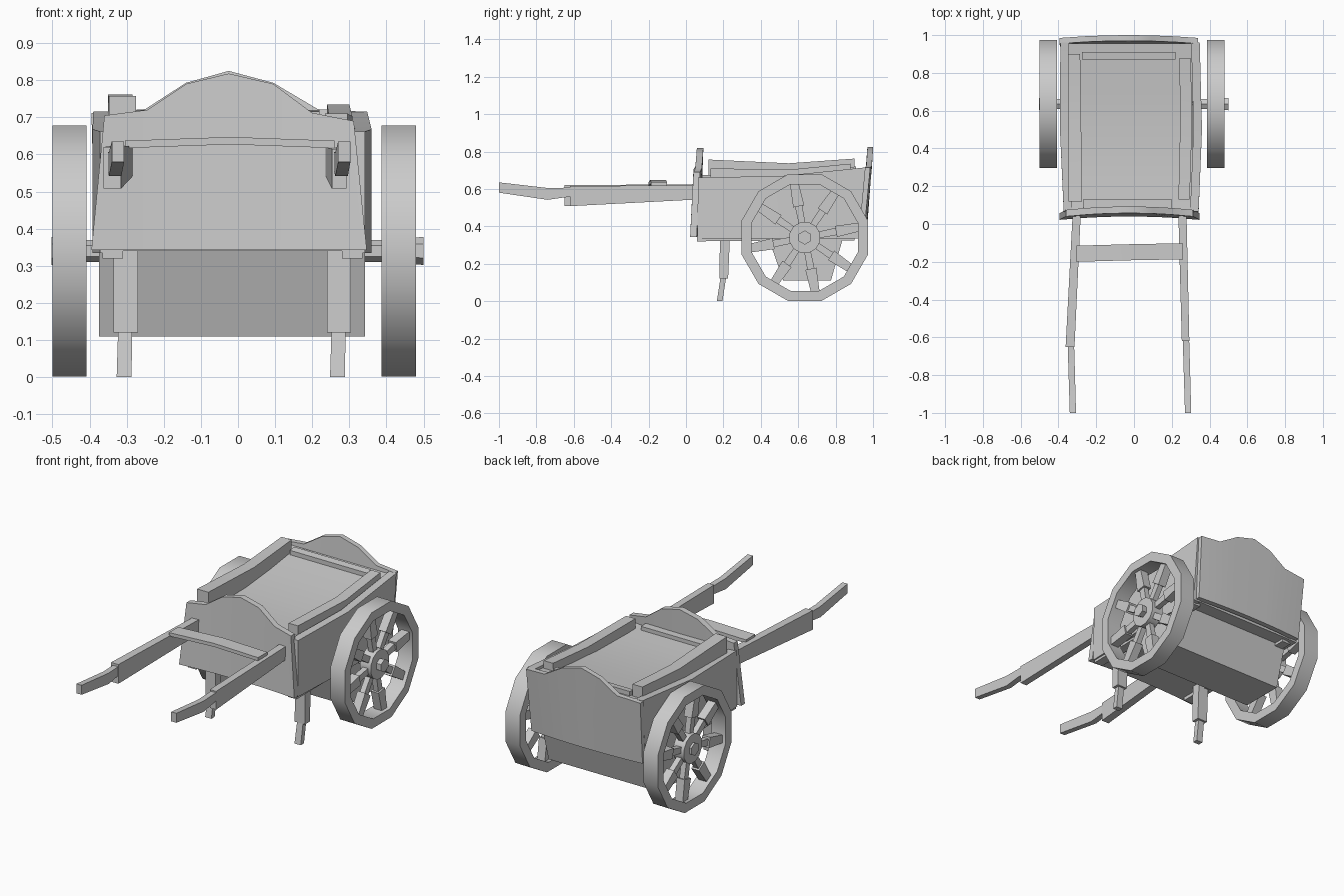
import bpy
import bmesh
import math
from mathutils import Matrix, Vector

cube = bpy.data.objects.get("Cube")
if cube:
    bpy.data.objects.remove(cube)

wood = bpy.data.materials.new("grey wood")
wood.use_nodes = True
GREY = (0.6, 0.6, 0.6, 1)
wood.diffuse_color = GREY
wood.node_tree.nodes["Principled BSDF"].inputs["Base Color"].default_value = GREY


def finish(name, bm):
    """Turn a bmesh into a shaded object."""
    bmesh.ops.recalc_face_normals(bm, faces=bm.faces)
    mesh = bpy.data.meshes.new(name)
    bm.to_mesh(mesh)
    bm.free()
    mesh.materials.append(wood)
    ob = bpy.data.objects.new(name, mesh)
    bpy.context.collection.objects.link(ob)
    bpy.ops.object.select_all(action='DESELECT')
    ob.select_set(True)
    bpy.context.view_layer.objects.active = ob
    bpy.ops.object.shade_smooth_by_angle(angle=math.radians(35))
    return ob


def add_loft(bm, rings, closed=False):
    """Skin a run of equal-sized point rings."""
    loops = [[bm.verts.new(p) for p in ring] for ring in rings]
    n = len(loops[0])
    pairs = list(zip(loops, loops[1:]))
    if closed:
        pairs.append((loops[-1], loops[0]))
    else:
        bm.faces.new(loops[0])
        bm.faces.new(loops[-1])
    for a, b in pairs:
        for i in range(n):
            j = (i + 1) % n
            bm.faces.new((a[i], a[j], b[j], b[i]))


def loft(name, rings):
    bm = bmesh.new()
    add_loft(bm, rings)
    return finish(name, bm)


def beam(name, stations):
    """Bar along y; each station is y, x0, x1, z0, z1."""
    return loft(name, [[(a, y, c), (b, y, c), (b, y, d), (a, y, d)]
                       for y, a, b, c, d in stations])


def post(name, stations):
    """Upright bar; each station is z, x0, x1, y0, y1."""
    return loft(name, [[(a, c, z), (b, c, z), (b, d, z), (a, d, z)]
                       for z, a, b, c, d in stations])


def panel(name, tops, z0, y_low, y_high, thick, bow, flare):
    """Arched end board; tops are x, z along the upper edge."""
    mid = (tops[0][0] + tops[-1][0]) / 2
    half = (tops[-1][0] - tops[0][0]) / 2
    rings = []
    for x, z in tops:
        t = (x - mid) / half
        y = bow * (1 - t * t)
        xl = x + flare * t
        rings.append([(xl, y_low + y, z0), (xl, y_low + y + thick, z0),
                      (x, y_high + y + thick, z), (x, y_high + y, z)])
    return loft(name, rings)


# End boards
panel("front_board", [(-.36, .705), (-.245, .72), (-.14, .79), (-.025, .818),
                      (.095, .79), (.2, .712), (.312, .69)],
      .343, .022, .04, .035, .018, .035)
panel("tail_board", [(-.395, .712), (-.25, .722), (-.14, .793), (-.025, .825),
                     (.095, .793), (.215, .722), (.34, .715)],
      .345, .92, .955, .03, .015, -.01)

# Side walls, bulging in the middle
for name, s, xs in (("right_wall", -1, (-.372, -.392, -.39)),
                    ("left_wall", 1, (.342, .36, .348))):
    rings = []
    for y_low, y_top, x, top in zip((.06, .5, .925), (.065, .5, .96), xs,
                                    (.662, .668, .715)):
        rings.append([(x, y_low, .335), (x - s * .045, y_low, .335),
                      (x - s * .045, y_top, top), (x, y_top, top)])
    loft(name, rings)

# Floor and curved lid
beam("floor", [(.06, -.34, .31, .34, .365), (.92, -.36, .32, .34, .365)])
beam("lid", [(y, -.352, .31, z - .025, z) for y, z in
             ((.07, .655), (.25, .648), (.45, .648), (.7, .668), (.955, .7))])

# Rails and cross boards on the lid
beam("right_top_rail", [(.12, -.348, -.275, .65, .757), (.55, -.348, -.28, .65, .737),
                        (.9, -.35, -.285, .69, .762)])
beam("left_top_rail", [(.13, .235, .295, .65, .71), (.55, .245, .308, .65, .703),
                       (.88, .24, .3, .685, .735)])
beam("front_cross_board", [(.085, -.27, .2, .64, .675), (.13, -.27, .2, .64, .675)])
beam("rear_cross_board", [(.87, -.275, .22, .67, .715), (.91, -.275, .22, .675, .72)])

# Under-rails and hanging box
for name, x in (("right_under_rail", -.365), ("left_under_rail", .28)):
    beam(name, [(.06, x, x + .055, .32, .345), (.9, x, x + .055, .325, .36)])
loft("under_box", [[(x, .44, .34), (x, .52, .11), (x, .775, .11), (x, .84, .34)]
                   for x in (-.375, .342)])

# Legs with a thinner foot
for side, x in (("right", -.335), ("left", .24)):
    post(side + "_leg", [(.12, x, x + .065, .178, .225), (.345, x, x + .065, .182, .235)])
    post(side + "_foot", [(0, x + .008, x + .048, .165, .195),
                          (.13, x + .012, x + .05, .185, .215)])

# Shafts, stepping down to hand grips
beam("right_shaft", [(-.65, -.362, -.315, .508, .62), (.05, -.325, -.282, .543, .625)])
beam("left_shaft", [(-.62, .253, .293, .508, .615), (.05, .235, .278, .543, .62)])
for name, x in (("right_grip", -.352), ("left_grip", .258)):
    beam(name, [(-1, x + .012, x + .045, .58, .635), (-.74, x + .004, x + .038, .542, .605),
                (-.61, x, x + .034, .56, .607)])
loft("shaft_crossbar", [[(x, -.195 + d, z), (x, -.11 + d, z),
                         (x, -.11 + d, z + .02), (x, -.195 + d, z + .02)]
                        for x, d, z in ((-.305, -.005, .617), (-.02, .003, .627),
                                        (.26, .008, .617))])


# Wheels
HUB = Vector((0, .635, .34))
SIDES = 12
SPOKES = 8


def around(x, r, angle):
    return HUB + Vector((x, r * math.cos(angle), r * math.sin(angle)))


def disc(name, x0, x1, r, sides, r2=None):
    return loft(name, [[around(x, rad, (i + .5) * math.tau / sides) for i in range(sides)]
                       for x, rad in ((x0, r), (x1, r2 or r))])


for side, x0, x1 in (("right", -.5, -.408), ("left", .387, .48)):
    bm = bmesh.new()
    rings = []
    for i in range(SIDES):
        a = (i + .5) * math.tau / SIDES
        rings.append([around(x0, .35, a), around(x1, .35, a),
                      around(x1, .295, a), around(x0, .295, a)])
    add_loft(bm, rings, closed=True)
    finish(side + "_wheel_rim", bm)

    # Stepped spokes, thin by the hub and thick by the rim
    mid = (x0 + x1) / 2
    bm = bmesh.new()
    for i in range(SPOKES):
        turn = (Matrix.Translation(HUB)
                @ Matrix.Rotation(math.radians(11) + i * math.tau / SPOKES, 4, 'X'))
        for r0, r1, w0, w1, h in ((.06, .19, .017, .02, .016), (.17, .295, .03, .023, .025)):
            add_loft(bm, [[turn @ Vector((mid + sx * h, r, sy * w))
                           for sx, sy in ((-1, -1), (1, -1), (1, 1), (-1, 1))]
                          for r, w in ((r0, w0), (r1, w1))])
    finish(side + "_spokes", bm)
    disc(side + "_hub", mid - .035, mid + .035, .085, SIDES)

# Axle with hexagonal ends
disc("axle", -.49, .47, .03, 6)
disc("right_axle_end", -.503, -.44, .038, 6, .03)
disc("left_axle_end", .42, .5, .03, 6, .038)
